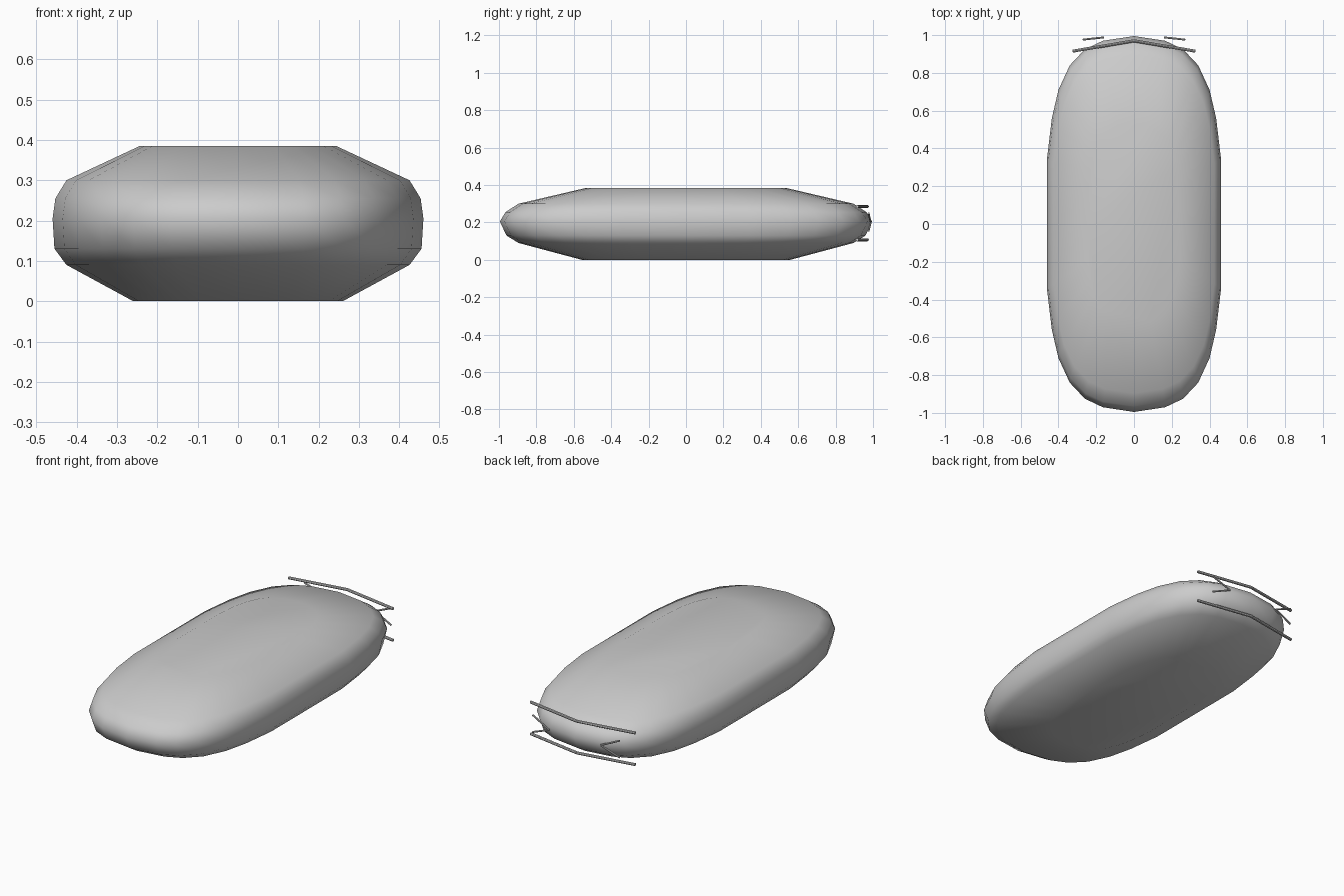
import bpy, bmesh
from mathutils import Vector

if "Cube" in bpy.data.objects:
    bpy.data.objects.remove(bpy.data.objects["Cube"])

# Quarter outline of the widest section, from the back tip to the side
QUARTER = [(0, .995), (.165, .97), (.26, .925), (.34, .84), (.40, .71),
           (.435, .56), (.46, .35), (.46, 0)]
# Stacked sections: height, x scale, y scale
SECTIONS = [(0, .565, .56), (.09, .925, .9), (.13, .99, .965), (.205, 1, 1),
            (.255, .985, .97), (.30, .925, .9), (.385, .53, .535)]


def finish(bm, name):
    bmesh.ops.recalc_face_normals(bm, faces=bm.faces)
    mesh = bpy.data.meshes.new(name)
    bm.to_mesh(mesh)
    bm.free()
    obj = bpy.data.objects.new(name, mesh)
    bpy.context.collection.objects.link(obj)
    return obj


def rod(name, points, radius, sides=8):
    """Thin bent bar made of one cylinder per segment."""
    bm = bmesh.new()
    for a, b in zip(points, points[1:]):
        a, b = Vector(a), Vector(b)
        made = bmesh.ops.create_cone(bm, cap_ends=True, segments=sides, radius1=radius,
                                     radius2=radius, depth=(b - a).length)
        mat = (b - a).to_track_quat('Z', 'Y').to_matrix().to_4x4()
        mat.translation = (a + b) / 2
        bmesh.ops.transform(bm, matrix=mat, verts=made["verts"])
    return finish(bm, name)


# Body: lofted pebble shape with flat top and bottom
right = QUARTER + [(x, -y) for x, y in QUARTER[-2::-1]]
outline = right + [(-x, y) for x, y in right[-2:0:-1]]
bm = bmesh.new()
rings = [[bm.verts.new((x * sx, y * sy, z)) for x, y in outline] for z, sx, sy in SECTIONS]
n = len(outline)
for lower, upper in zip(rings, rings[1:]):
    for i in range(n):
        j = (i + 1) % n
        bm.faces.new((lower[i], lower[j], upper[j], upper[i]))
bm.faces.new(rings[0])
bm.faces.new(rings[-1])
for f in bm.faces:
    f.smooth = True
finish(bm, "body")

# Long bent bars across the back end
for label, z in (("upper", .285), ("lower", .107)):
    rod(label + "_back_bar", [(-.325, .915, z), (0, .97, z), (.325, .915, z)], .008)

# Small arrow-shaped bars between them, pointing inwards
for label, s in (("left", -1), ("right", 1)):
    rod(label + "_arrow", [(s * .27, .976, .25), (s * .16, .988, .20),
                           (s * .27, .976, .155)], .005)
